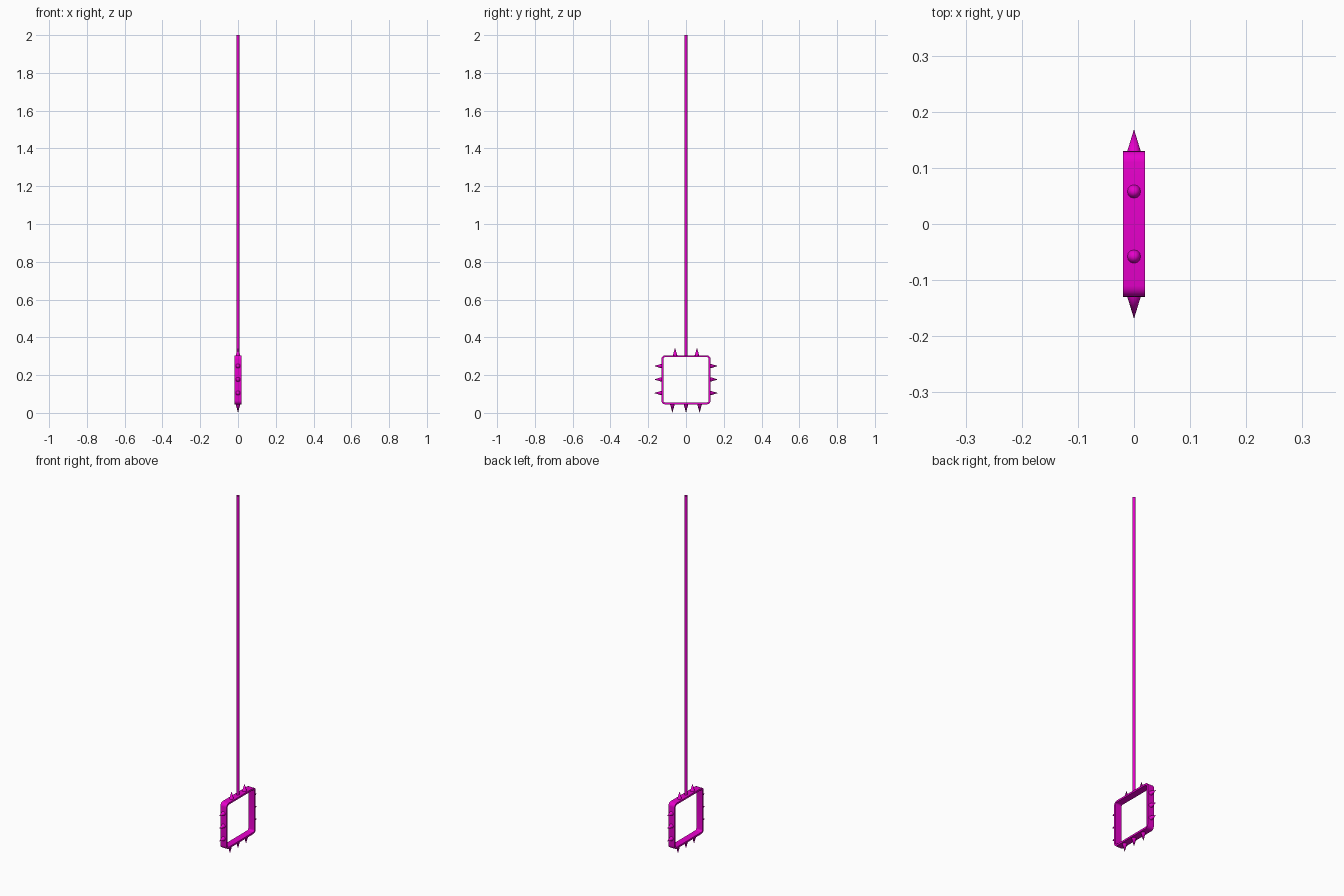
import bpy, bmesh
from math import pi, cos, sin
from mathutils import Vector

if "Cube" in bpy.data.objects:
    bpy.data.objects.remove(bpy.data.objects["Cube"])

mat = bpy.data.materials.new("magenta")
mat.diffuse_color = (0.8, 0.0, 0.6, 1)
mat.use_nodes = True
mat.node_tree.nodes["Principled BSDF"].inputs["Base Color"].default_value = mat.diffuse_color

CZ, H = 0.175, 0.13        # frame centre height, half size
DEPTH, WALL, R = 0.0195, 0.010, 0.02


def finish(obj, angle):
    obj.data.materials.append(mat)
    bpy.ops.object.select_all(action='DESELECT')
    obj.select_set(True)
    bpy.context.view_layer.objects.active = obj
    bpy.ops.object.shade_smooth_by_angle(angle=angle)


def rounded_square(half, r, seg=5):
    pts = []
    for q, (sy, sz) in enumerate([(1, 1), (-1, 1), (-1, -1), (1, -1)]):
        for i in range(seg + 1):
            a = (q + i / seg) * pi / 2
            pts.append((sy * (half - r) + r * cos(a), CZ + sz * (half - r) + r * sin(a)))
    return pts


# square frame band with rounded corners
bm = bmesh.new()
outer, inner = rounded_square(H, R), rounded_square(H - WALL, R - WALL)
rings = [[bm.verts.new((x, y, z)) for y, z in pts]
         for pts, x in ((outer, -DEPTH), (outer, DEPTH), (inner, DEPTH), (inner, -DEPTH))]
n = len(outer)
for k in range(4):
    a, b = rings[k], rings[(k + 1) % 4]
    for i in range(n):
        j = (i + 1) % n
        bm.faces.new((a[i], a[j], b[j], b[i]))
bmesh.ops.recalc_face_normals(bm, faces=bm.faces)
me = bpy.data.meshes.new("frame")
bm.to_mesh(me)
bm.free()
frame = bpy.data.objects.new("frame", me)
bpy.context.collection.objects.link(frame)
finish(frame, 0.6)

# long thin handle, open at the ends
bottom = CZ + H - 0.004
bpy.ops.mesh.primitive_cylinder_add(vertices=12, radius=0.008, depth=2 - bottom,
                                    end_fill_type='NOTHING',
                                    location=(0, 0, (2 + bottom) / 2))
handle = bpy.context.object
handle.name = "handle"
finish(handle, 0.6)


# spikes around the outside of the frame
def spike(y, z, direction, length):
    d = Vector(direction)
    sink = 0.002
    loc = Vector((0, y, z)) + d * (length - sink) / 2
    bpy.ops.mesh.primitive_cone_add(vertices=12, radius1=0.0125, radius2=0,
                                    depth=length + sink, location=loc,
                                    rotation=d.to_track_quat('Z', 'Y').to_euler())
    bpy.context.object.name = "spike"
    finish(bpy.context.object, 0.6)


for s in (-1, 1):
    for z in (0.105, 0.177, 0.248):
        spike(s * H, z, (0, s, 0), 0.039)
    spike(s * 0.058, CZ + H, (0, 0, 1), 0.04)
for y in (-0.072, 0, 0.072):
    spike(y, CZ - H, (0, 0, -1), CZ - H)
